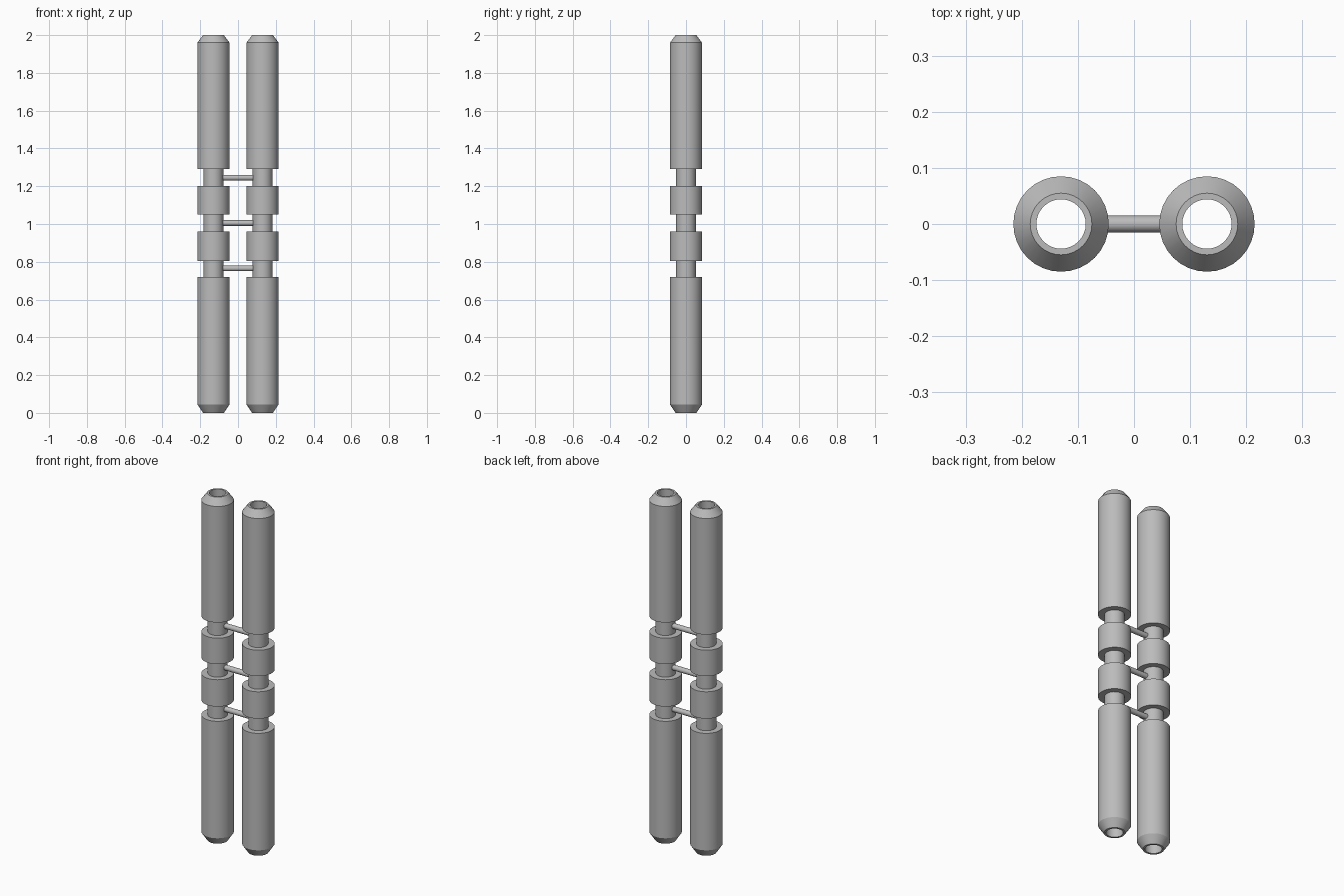
import bpy, bmesh, math

default = bpy.data.objects.get("Cube")
if default:
    bpy.data.objects.remove(default)

SPACING, BODY, NECK, LIP, BORE = 0.13, 0.085, 0.052, 0.055, 0.044

grey = bpy.data.materials.new("plain grey")
grey.use_nodes = True
colour = (0.5, 0.5, 0.5, 1)
grey.diffuse_color = colour
grey.node_tree.nodes["Principled BSDF"].inputs["Base Color"].default_value = colour


def finish(obj):
    obj.data.materials.append(grey)
    bpy.ops.object.select_all(action="DESELECT")
    obj.select_set(True)
    bpy.context.view_layer.objects.active = obj
    bpy.ops.object.shade_smooth_by_angle(angle=math.radians(30))


def lathe(name, profile, x, steps=32):
    """Revolve a closed (radius, height) loop around z."""
    bm = bmesh.new()
    verts = [bm.verts.new((r, 0, z)) for r, z in profile]
    edges = [bm.edges.new((v, verts[i - 1])) for i, v in enumerate(verts)]
    bmesh.ops.spin(bm, geom=verts + edges, cent=(0, 0, 0), axis=(0, 0, 1),
                   angle=math.tau, steps=steps, use_merge=True)
    bmesh.ops.remove_doubles(bm, verts=bm.verts, dist=1e-5)
    bmesh.ops.recalc_face_normals(bm, faces=bm.faces)
    mesh = bpy.data.meshes.new(name)
    bm.to_mesh(mesh)
    bm.free()
    obj = bpy.data.objects.new(name, mesh)
    obj.location.x = x
    bpy.context.collection.objects.link(obj)
    finish(obj)


# Outer tube profile: chamfered ends with three narrow necks
profile = [(BORE, 0), (LIP, 0), (BODY, 0.045)]
for low, high in [(0.72, 0.805), (0.96, 1.05), (1.2, 1.29)]:
    profile += [(BODY, low), (NECK, low), (NECK, high), (BODY, high)]
profile += [(BODY, 1.96), (LIP, 2), (BORE, 2)]

# Pair of hollow tubes
for name, side in (("left_tube", 1), ("right_tube", -1)):
    lathe(name, profile, side * SPACING)

# Cross rods joining the necks
for name, z in (("lower_rod", 0.765), ("middle_rod", 1.005), ("upper_rod", 1.245)):
    bpy.ops.mesh.primitive_cylinder_add(vertices=24, radius=0.015, depth=0.165,
                                        location=(0, 0, z),
                                        rotation=(0, math.pi / 2, 0))
    rod = bpy.context.object
    rod.name = name
    finish(rod)
